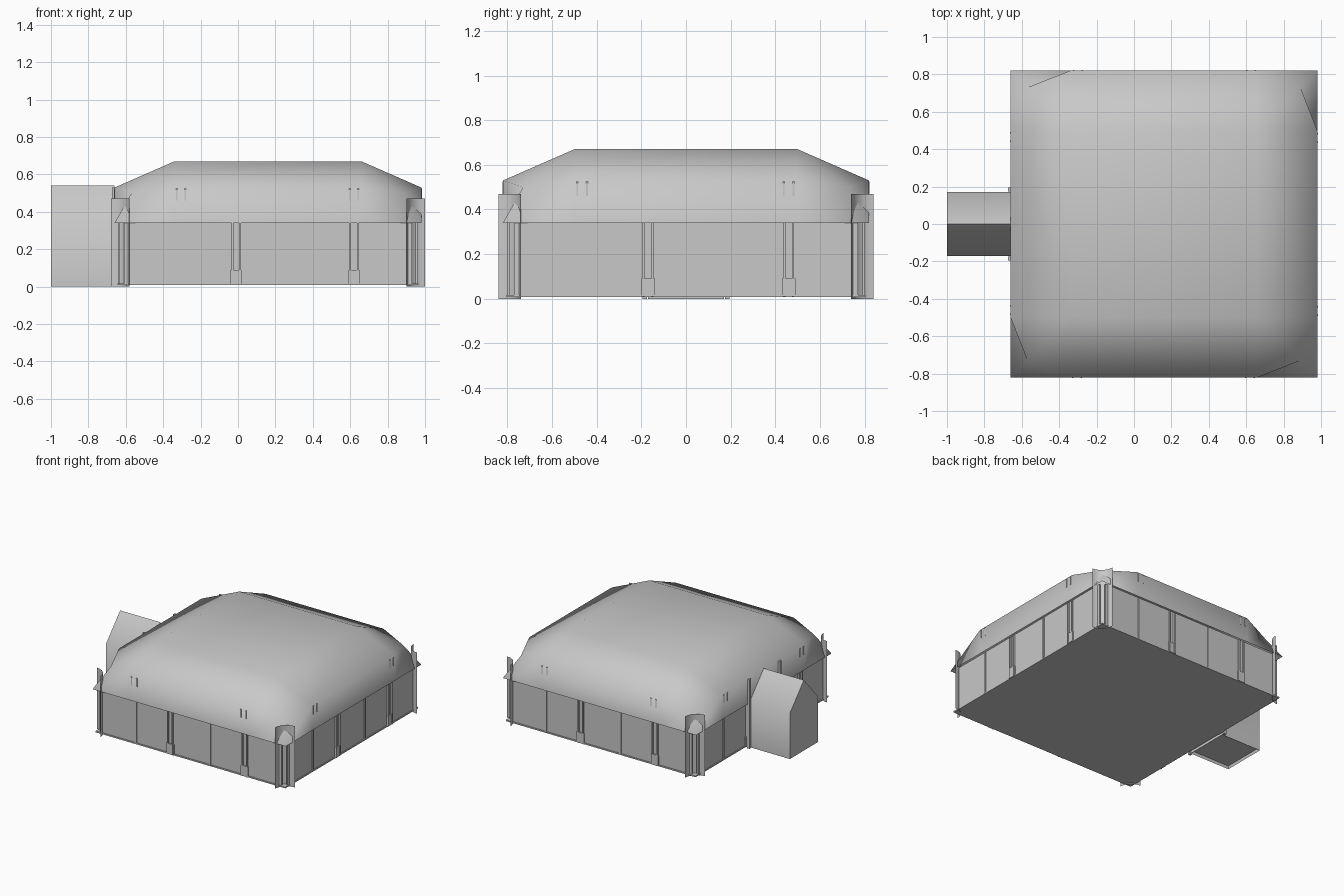
import bpy, bmesh, math
from mathutils import Matrix, Vector

cube = bpy.data.objects.get("Cube")
if cube:
    bpy.data.objects.remove(cube)

CX = 0.16            # centre of the hall
EAVE, SHOULDER, TOP = 0.34, 0.53, 0.67
WALL, EDGE, FLAT = 0.8, 0.82, 0.5

grey = bpy.data.materials.new("plain grey")
grey.use_nodes = True
grey.diffuse_color = (0.58, 0.58, 0.58, 1)
grey.node_tree.nodes["Principled BSDF"].inputs["Base Color"].default_value = grey.diffuse_color


def finish(name, bm, smooth=False):
    bmesh.ops.recalc_face_normals(bm, faces=bm.faces)
    mesh = bpy.data.meshes.new(name)
    bm.to_mesh(mesh)
    bm.free()
    mesh.materials.append(grey)
    for p in mesh.polygons:
        p.use_smooth = smooth
    ob = bpy.data.objects.new(name, mesh)
    bpy.context.collection.objects.link(ob)
    return ob


def add_box(bm, lo, hi, matrix=Matrix()):
    lo, hi = Vector(lo), Vector(hi)
    m = matrix @ Matrix.Translation((lo + hi) / 2) @ Matrix.Diagonal((*(hi - lo), 1))
    bmesh.ops.create_cube(bm, size=1, matrix=m)


def quarter(k):
    return Matrix.Translation((CX, 0, 0)) @ Matrix.Rotation(k * math.pi / 2, 4, 'Z')


# Soft hipped roof: rings of twelve points under a flat top
bm = bmesh.new()
eave, shoulder, top = [], [], []
for k in range(4):
    m = quarter(k)
    for x, y, z in ((-FLAT, -EDGE, SHOULDER), (FLAT, -EDGE, SHOULDER), (0.73, -0.73, 0.5)):
        shoulder.append(bm.verts.new(m @ Vector((x, y, z))))
    for x in (-FLAT, FLAT, EDGE):
        eave.append(bm.verts.new(m @ Vector((x, -EDGE, EAVE))))
    top.append(bm.verts.new(m @ Vector((FLAT, -FLAT, TOP))))
for i in range(12):
    j = (i + 1) % 12
    bm.faces.new((eave[i], eave[j], shoulder[j], shoulder[i]))
for k in range(4):
    a, b, c = shoulder[3 * k:3 * k + 3]
    d = shoulder[(3 * k + 3) % 12]
    bm.faces.new((a, b, top[k], top[k - 1]))
    bm.faces.new((b, c, top[k]))
    bm.faces.new((c, d, top[k]))
bm.faces.new(top)
finish("roof", bm, smooth=True)

# Wall panels stop short of the corners
bm = bmesh.new()
for k in range(4):
    add_box(bm, (-0.77, -WALL, 0.01), (0.77, 0.01 - WALL, EAVE + 0.005), quarter(k))
finish("walls", bm)

# Floor slab
bm = bmesh.new()
add_box(bm, (CX - 0.805, -0.805, 0.008), (CX + 0.805, 0.805, 0.018))
finish("floor_slab", bm)

# Concave corner sheets, with the roof tips poking through them
bm = bmesh.new()
for k in range(4):
    m = quarter(k)
    rows = []
    for z in (0, 0.47):
        row = []
        for i in range(9):
            a = math.pi / 2 * i / 8
            p = (0.84 - 0.1 * math.sin(a), 0.1 * math.cos(a) - 0.84, z)
            row.append(bm.verts.new(m @ Vector(p)))
        rows.append(row)
    for i in range(8):
        bm.faces.new((rows[0][i], rows[0][i + 1], rows[1][i + 1], rows[1][i]))
finish("corner_sheets", bm, smooth=True)

# Wall posts: broad footed pairs alternate with slim seams
bm = bmesh.new()
for k in range(4):
    m = quarter(k)
    for x in (-0.17, 0.46):
        for s in (-0.02, 0.02):
            add_box(bm, (x + s - 0.005, -0.812, 0.01), (x + s + 0.005, -WALL, EAVE), m)
        add_box(bm, (x - 0.03, -0.81, 0.01), (x + 0.03, -WALL, 0.09), m)
    for x in (-0.465, 0.165):
        add_box(bm, (x - 0.008, -0.806, 0.01), (x + 0.008, -WALL, EAVE), m)
finish("wall_posts", bm)

# Small fins breaking through the roof sides
bm = bmesh.new()
for k in range(4):
    for x in (-0.465, 0.46):
        for s in (-0.022, 0.022):
            add_box(bm, (x + s - 0.004, -0.823, 0.46), (x + s + 0.004, -0.81, 0.525), quarter(k))
finish("roof_fins", bm)

# Gabled porch with a recessed underside
bm = bmesh.new()
outline = [(-0.17, 0), (0.17, 0), (0.17, 0.35), (0, 0.54), (-0.17, 0.35)]
end = bm.faces.new([bm.verts.new((-1, y, z)) for y, z in outline])
new = bmesh.ops.extrude_face_region(bm, geom=[end])["geom"]
bmesh.ops.translate(bm, vec=(0.34, 0, 0), verts=[v for v in new if isinstance(v, bmesh.types.BMVert)])
bmesh.ops.recalc_face_normals(bm, faces=bm.faces)
under = [f for f in bm.faces if f.normal.z < -0.9]
bmesh.ops.inset_region(bm, faces=under, thickness=0.01, depth=-0.02)
porch = finish("porch", bm)
bpy.ops.object.select_all(action='DESELECT')
porch.select_set(True)
bpy.context.view_layer.objects.active = porch
bpy.ops.object.shade_smooth_by_angle(angle=math.radians(46))

# Slim posts where the porch meets the hall
bm = bmesh.new()
for s in (-1, 1):
    add_box(bm, (-0.675, s * 0.185 - 0.01, 0), (-0.655, s * 0.185 + 0.01, SHOULDER))
finish("porch_posts", bm)
